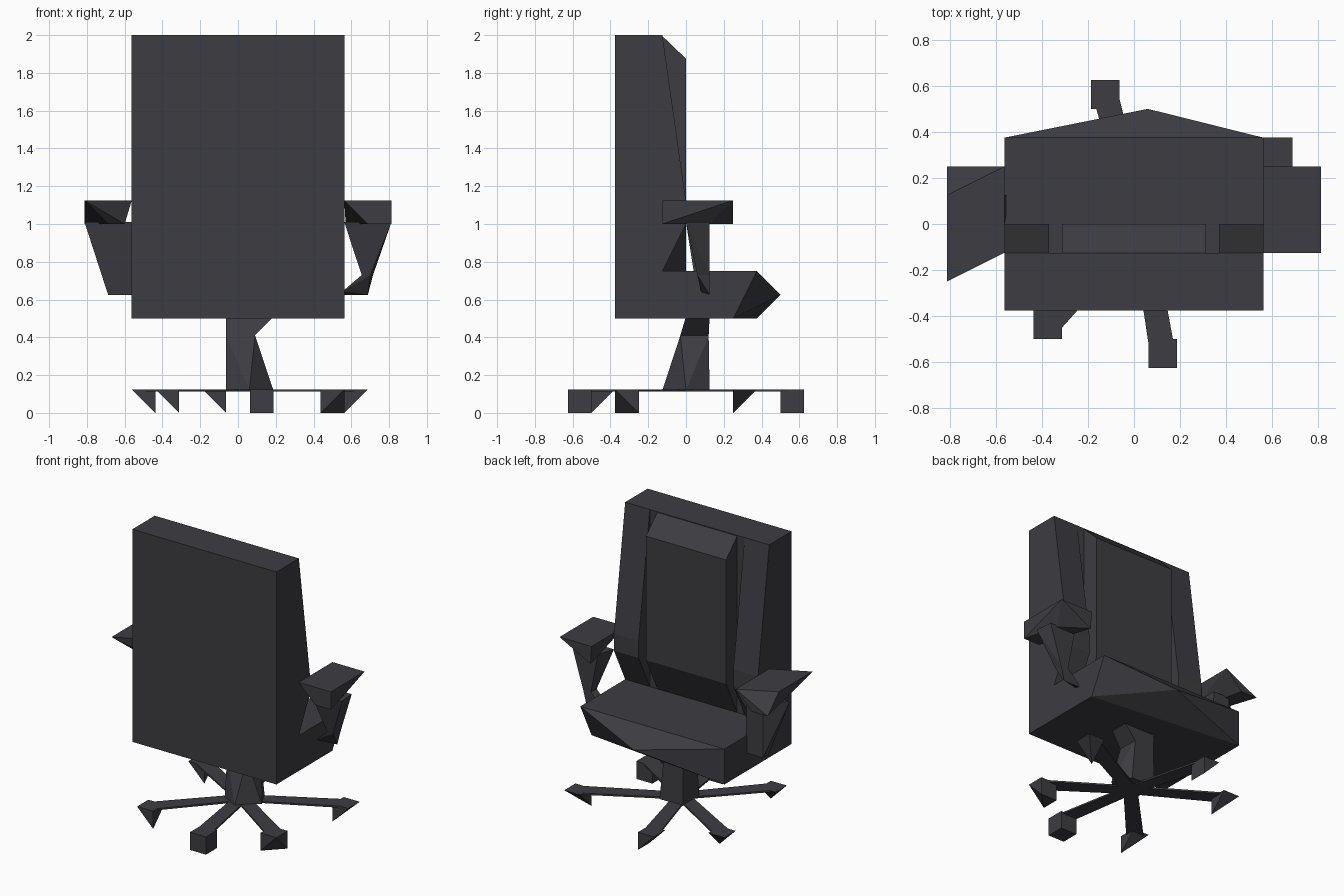
import bpy, bmesh, math
from mathutils import Vector

mat = bpy.data.materials.new("charcoal")
mat.diffuse_color = (0.047, 0.045, 0.053, 1)


def hull(name, pts):
    """Flat-faced convex solid around a few corner points."""
    me = bpy.data.meshes.new(name)
    bm = bmesh.new()
    for p in pts:
        bm.verts.new(p)
    res = bmesh.ops.convex_hull(bm, input=bm.verts[:])
    loose = [v for v in bm.verts if not v.link_faces]
    bmesh.ops.delete(bm, geom=loose, context='VERTS')
    bmesh.ops.recalc_face_normals(bm, faces=bm.faces[:])
    bm.to_mesh(me)
    bm.free()
    me.materials.append(mat)
    ob = bpy.data.objects.new(name, me)
    bpy.context.collection.objects.link(ob)
    return ob


def box(x0, x1, y0, y1, z0, z1):
    return [(x, y, z) for x in (x0, x1) for y in (y0, y1) for z in (z0, z1)]


def slab(name, x0, x1, profile):
    """Extrude a y-z profile along x."""
    return hull(name, [(x, y, z) for x in (x0, x1) for y, z in profile])


# backrest: flat shell, centre cushion, side frames that bulge forward
hull("back_shell", box(-.5625, .5625, -.375, -.125, .5, 2))
slab("back_cushion", -.3125, .3125,
     [(-.13, 2), (0, 1.875), (0, 1), (-.125, .75), (-.13, .75)])
frame = [(-.13, 2), (-.125, 2), (0, 1.12), (0, 1.0), (-.125, .75), (-.13, .75)]
slab("back_frame_right", .37, .5625, frame)
hull("back_frame_left", [(x, y, z) for x in (-.37, -.5625) for y, z in frame]
     + [(-.5625, 0, .75)])

# seat with a faceted nose
hull("seat", box(-.5625, .5625, -.36, .25, .5, .75)
     + [(-.5625, .375, .75), (.5625, .375, .75), (-.5625, .375, .5), (.06, .5, .625)])

# armrest pads
hull("arm_pad_right",
     [(.5625, -.125, 1.125), (.8125, -.125, 1.125), (.8125, .25, 1.125), (.5625, .25, 1.125),
      (.6875, -.125, 1), (.8125, -.125, 1), (.75, .125, 1), (.57, .25, 1)])
hull("arm_pad_left",
     [(-.5625, .25, 1.125), (-.8125, .125, 1.125), (-.8125, -.25, 1.125), (-.5625, -.125, 1.125),
      (-.8125, .25, 1), (-.6875, .25, 1), (-.6, -.125, 1), (-.6875, -.125, 1)])

# armrest supports
waist = [(.655, .06, .73), (.70, .06, .73), (.655, .125, .73), (.715, .125, .73)]
hull("arm_support_right_upper",
     [(.5625, 0, 1.01), (.8125, 0, 1.01), (.8, .125, 1.01), (.6, .125, 1.01)] + waist)
hull("arm_support_right_lower", waist + [(.55, .125, .625), (.6875, .125, .625), (.55, .08, .64)])
hull("arm_support_left",
     [(-.8125, 0, 1.01), (-.5625, 0, 1.01), (-.5625, .125, 1.01), (-.6875, .125, 1.01),
      (-.6875, .06, .625), (-.55, .06, .625), (-.55, .125, .625), (-.6875, .125, .625)])

# waisted centre post
neck = [(-.0625, -.03, .41), (.09, -.03, .41), (.09, .12, .41), (-.0625, .12, .41)]
hull("post_top", neck + [(-.0625, 0, .51), (.1875, 0, .51), (.1875, .125, .51), (-.0625, .125, .51)])
hull("post_bottom", neck + [(-.0625, .125, .12), (-.0625, -.06, .12), (.06, -.125, .12),
                            (.1875, 0, .12), (.12, .125, .12)])

# six flat legs ending in wedge casters: (caster min x, min y, low corners)
S = .125
casters = [(.5625, .25, [(0, 0)]),
           (-.5625, .25, [(1, 0)]),
           (-.1875, .5, [(1, 0), (1, 1)]),
           (-.4375, -.5, [(1, 0)]),
           (.0625, -.625, [(0, 0), (1, 0), (0, 1), (1, 1)]),
           (.4375, -.375, [(0, 0), (0, 1), (1, 1)])]
hub = Vector((.03, 0))
for i, (x, y, low) in enumerate(casters):
    hull(f"caster_{i + 1}",
         [(x + a * S, y + b * S, .125) for a in (0, 1) for b in (0, 1)]
         + [(x + a * S, y + b * S, 0) for a, b in low])
    end = Vector((x + S / 2, y + S / 2))
    d = (end - hub).normalized()
    n = Vector((-d.y, d.x))
    pts = []
    for c, w in ((hub, .045), (hub + (end - hub) * .7, .04), (end, .055)):
        for s in (-1, 1):
            p = c + n * w * s
            pts += [(p.x, p.y, .113), (p.x, p.y, .125)]
    hull(f"base_leg_{i + 1}", pts)
